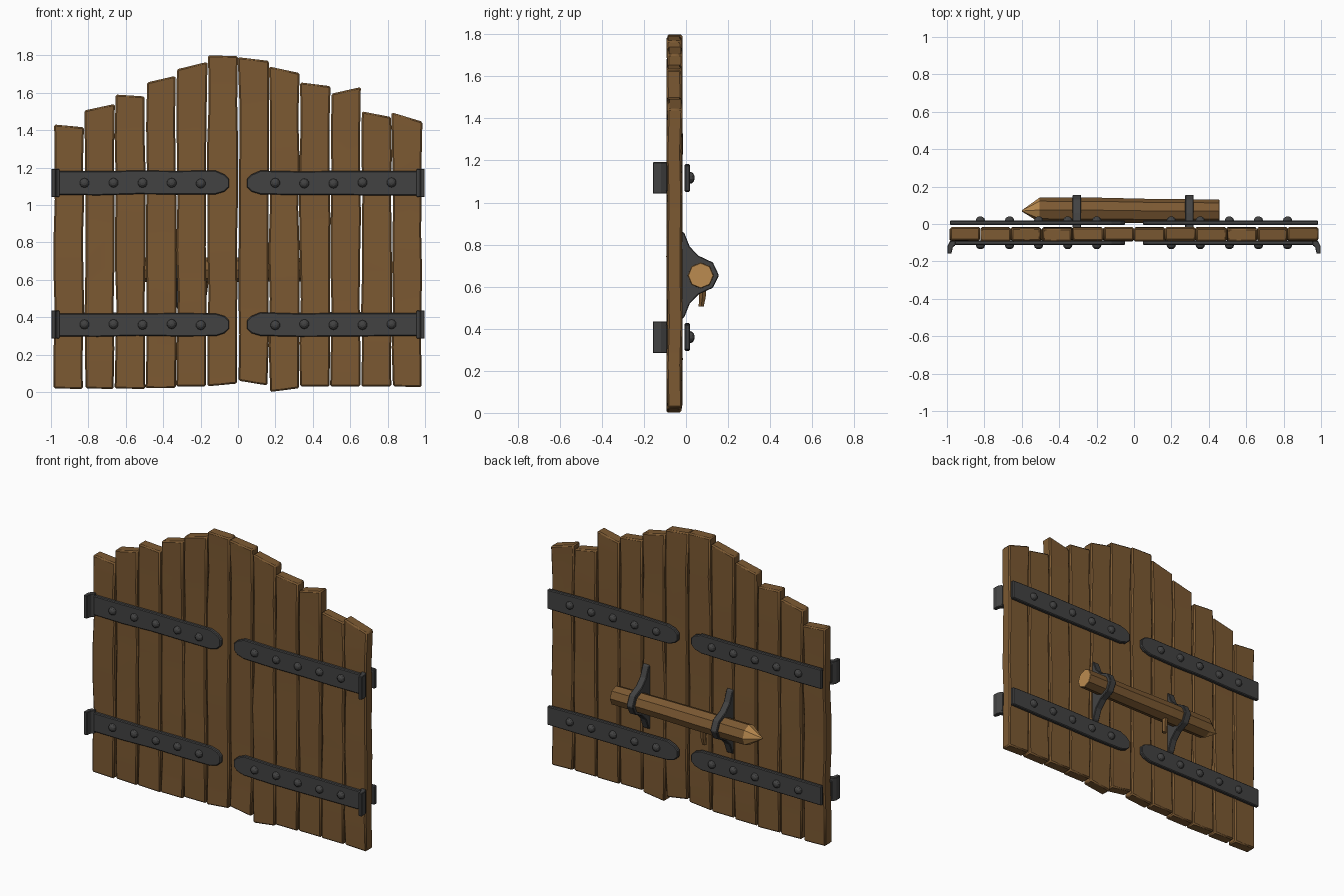
import bpy, bmesh, random
from math import sin, cos, pi

if "Cube" in bpy.data.objects:
    bpy.data.objects.remove(bpy.data.objects["Cube"])

random.seed(4)


def material(name, rgb):
    m = bpy.data.materials.new(name)
    m.diffuse_color = (*rgb, 1)
    m.use_nodes = True
    m.node_tree.nodes["Principled BSDF"].inputs["Base Color"].default_value = m.diffuse_color
    return m


WOOD = material("wood", (0.2, 0.1, 0.032))
CUT = material("cut_wood", (0.5, 0.26, 0.08))
IRON = material("iron", (0.055, 0.055, 0.055))


def jit(a):
    return random.uniform(-a, a)


def loft(name, rings, mats, bevel=0.0, cut_faces=()):
    """Skin a list of equal-length rings and cap both ends."""
    bm = bmesh.new()
    vs = [[bm.verts.new(p) for p in r] for r in rings]
    n = len(rings[0])
    for k in range(len(vs) - 1):
        for i in range(n):
            j = (i + 1) % n
            f = bm.faces.new((vs[k][i], vs[k][j], vs[k + 1][j], vs[k + 1][i]))
            if k in cut_faces:
                f.material_index = 1
    for r in (vs[0], vs[-1]):
        f = bm.faces.new(r)
        if cut_faces:
            f.material_index = 1
    bmesh.ops.recalc_face_normals(bm, faces=bm.faces)
    me = bpy.data.meshes.new(name)
    bm.to_mesh(me)
    bm.free()
    for m in mats:
        me.materials.append(m)
    ob = bpy.data.objects.new(name, me)
    bpy.context.collection.objects.link(ob)
    if bevel:
        b = ob.modifiers.new("bevel", 'BEVEL')
        b.width, b.segments = bevel, 1
        b.limit_method, b.angle_limit = 'ANGLE', 0.6
    return ob


def prism(name, pts, axis, lo, hi, mat, bevel=0.0):
    """Extrude a 2D outline along one axis."""
    place = {'x': lambda a, b, t: (t, a, b),
             'y': lambda a, b, t: (a, t, b),
             'z': lambda a, b, t: (a, b, t)}[axis]
    return loft(name, [[place(a, b, t) for a, b in pts] for t in (lo, hi)], [mat], bevel)


# planks: (top left z, top right z, bottom left z, bottom right z)
PLANKS = [(1.43, 1.415, .02, .015), (1.505, 1.54, .02, .015), (1.59, 1.58, .02, .015),
          (1.655, 1.69, .02, .02), (1.725, 1.765, .03, .03), (1.80, 1.795, .03, .045),
          (1.79, 1.77, .06, .035), (1.74, 1.705, .0, .02), (1.655, 1.635, .03, .03),
          (1.595, 1.63, .03, .03), (1.50, 1.47, .03, .03), (1.495, 1.445, .03, .025)]
for i, (tl, tr, bl, br) in enumerate(PLANKS):
    xc = -0.905 + i * 0.1645
    rings = []
    for k in range(8):
        t = k / 7
        x0, x1 = xc - 0.079 + jit(.005), xc + 0.079 + jit(.005)
        if i in (0, 11):
            x0, x1 = max(x0, -0.986), min(x1, 0.986)
        zl, zr = bl + (tl - bl) * t, br + (tr - br) * t
        d = jit(.004)
        y0, y1 = -0.09 + d, -0.019 + d
        rings.append([(x0, y0, zl), (x1, y0, zr), (x1, y1, zr), (x0, y1, zl)])
    ob = loft(f"plank_{i + 1}", rings, [WOOD], 0.008)
    bpy.ops.object.select_all(action='DESELECT')
    ob.select_set(True)
    bpy.context.view_layer.objects.active = ob
    bpy.ops.object.shade_smooth_by_angle(angle=0.45)


def rivet(x, y, z):
    bpy.ops.mesh.primitive_uv_sphere_add(segments=10, ring_count=6, radius=1,
                                         location=(x, y, z), rotation=(pi / 2, 0, 0))
    ob = bpy.context.object
    ob.name = "rivet"
    ob.scale = (0.026, 0.026, 0.022)
    ob.data.materials.append(IRON)


# iron straps on both faces, with rivets and curled hinge ends at the front
COLS = [0.12, 0.33, 0.54, 0.75, 0.97]
for z in (1.117, 0.36):
    for s in (-1, 1):
        for side, y0, y1 in (("front", -0.113, -0.088), ("back", -0.006, 0.019)):
            end = 0.985
            xs = COLS[:-1] + [end]
            outline = [(0.047, -0.022), (0.072, -0.046)]
            outline += [(x, -0.063 + jit(.004)) for x in xs]
            outline += [(x, 0.063 + jit(.004)) for x in reversed(xs)]
            outline += [(0.072, 0.046), (0.047, 0.022)]
            prism(f"{side}_strap", [(s * x, z + h) for x, h in outline],
                  'y', y0, y1, IRON, 0.005)
            for k in range(5):
                rivet(s * (0.199 + k * 0.1555), y0 if side == "front" else y1, z + jit(.003))
        hook = [(0.955, -0.115), (0.968, -0.122), (0.976, -0.158), (0.998, -0.158),
                (0.998, -0.118), (0.984, -0.092), (0.955, -0.09)]
        prism("hinge_hook", [(s * x, y) for x, y in hook],
              'z', z - 0.075, z + 0.075, IRON, 0.003)

# octagonal bar with a sharpened tip, pale where the wood is cut
CY, CZ = 0.07, 0.653


def octagon(x, r, dy=0.0):
    return [(x, CY + dy + r * cos(i * pi / 4), CZ + r * sin(i * pi / 4)) for i in range(8)]


loft("bar", [octagon(-0.6, 0.003), octagon(-0.505, 0.066, 0.005)], [WOOD, CUT], cut_faces=(0,))
loft("bar_shaft", [octagon(-0.505, 0.066, 0.005), octagon(-0.2, 0.067, 0.004),
                   octagon(0.1, 0.064), octagon(0.455, 0.061)], [WOOD])
loft("bar_cut_end", [octagon(0.4551, 0.06), octagon(0.457, 0.058)], [CUT, CUT], cut_faces=(0,))

# twig stub under the bar
twig = [(-0.18, 0.08, 0.60, .02), (-0.18, 0.078, 0.55, .018), (-0.183, 0.072, 0.505, .014)]
loft("twig", [[(x + r * cos(a * pi / 3), y + r * sin(a * pi / 3), z) for a in range(6)]
              for x, y, z, r in twig], [WOOD])

# brackets that hold the bar
HALF = [(-0.022, 0.865), (-0.008, 0.855), (0.018, 0.79), (0.06, 0.747), (0.128, 0.715)]
shape = HALF + [(0.157, 0.653)] + [(y, 2 * 0.655 - z) for y, z in reversed(HALF)]
for x in (-0.306, 0.296):
    prism("bracket", shape, 'x', x - 0.023, x + 0.023, IRON, 0.004)
